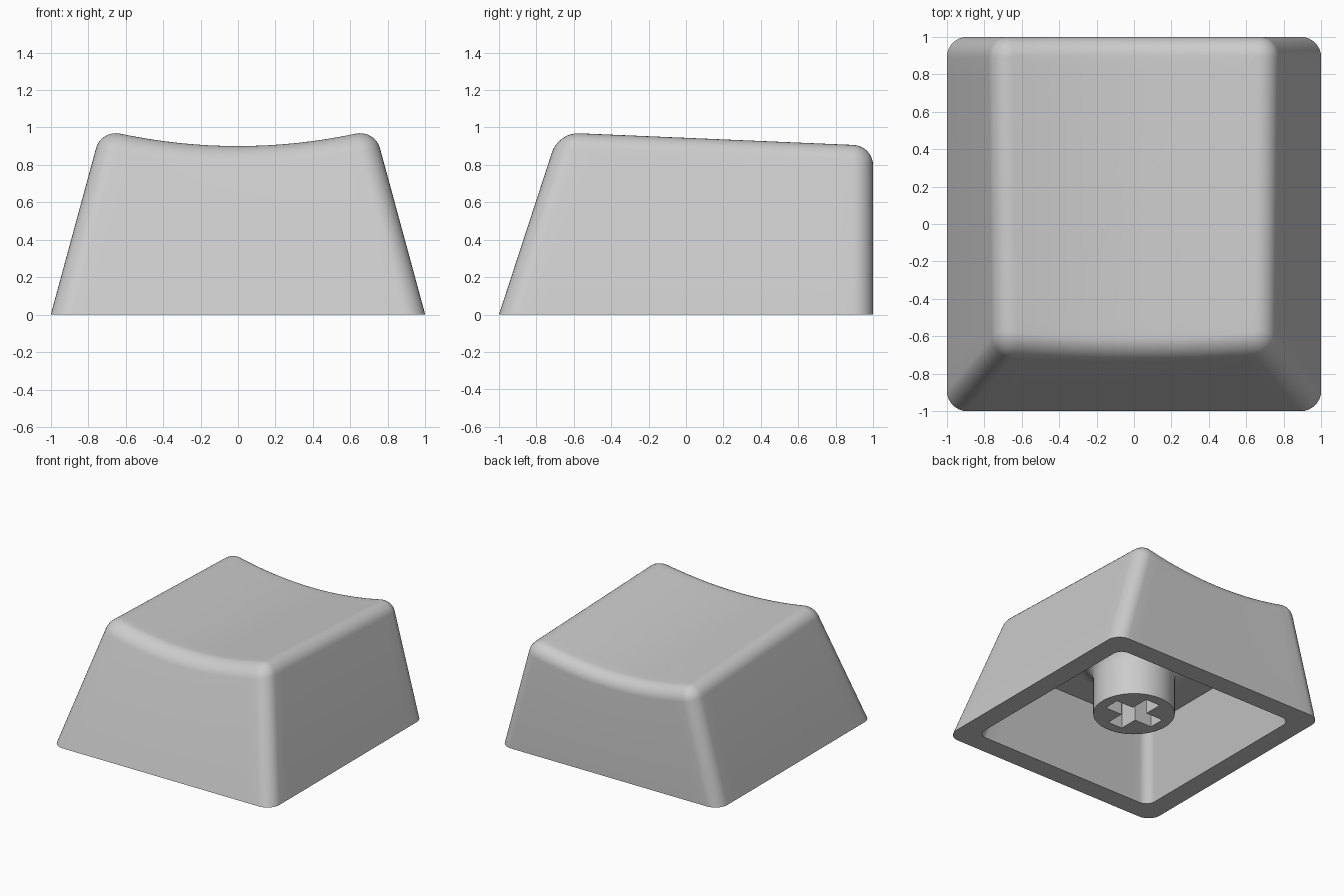
import bpy, bmesh, math
from mathutils import Vector

if "Cube" in bpy.data.objects:
    bpy.data.objects.remove(bpy.data.objects["Cube"])


def loft(name, rings):
    """Skin a list of equal-length point rings and cap both ends."""
    bm = bmesh.new()
    rows = [[bm.verts.new(p) for p in ring] for ring in rings]
    n = len(rows[0])
    for a, b in zip(rows, rows[1:]):
        for i in range(n):
            j = (i + 1) % n
            bm.faces.new((a[i], a[j], b[j], b[i]))
    bm.faces.new(rows[0])
    bm.faces.new(rows[-1])
    bmesh.ops.recalc_face_normals(bm, faces=bm.faces)
    me = bpy.data.meshes.new(name)
    bm.to_mesh(me)
    bm.free()
    ob = bpy.data.objects.new(name, me)
    bpy.context.collection.objects.link(ob)
    return ob


def smooth(ob):
    bpy.ops.object.select_all(action='DESELECT')
    ob.select_set(True)
    bpy.context.view_layer.objects.active = ob
    bpy.ops.object.shade_smooth_by_angle(angle=math.radians(30))


ARC, SIDE = 8, 16          # segments per corner and per straight side
CORNER, FILLET = 0.11, 0.1


def section(z, inset, r):
    """Rounded rectangle cut through the tapered walls at height z."""
    hx = 1 - 0.272 * z - inset
    y0, y1 = -1 + 0.327 * z + inset, 1 - inset
    centres = [(hx - r, y1 - r), (-hx + r, y1 - r), (-hx + r, y0 + r), (hx - r, y0 + r)]
    arcs = []
    for k, (cx, cy) in enumerate(centres):
        angles = [math.pi / 2 * (k + i / ARC) for i in range(ARC + 1)]
        arcs.append([Vector((cx + r * math.cos(a), cy + r * math.sin(a), z)) for a in angles])
    pts = []
    for k in range(4):
        pts += arcs[k]
        a, b = arcs[k][-1], arcs[(k + 1) % 4][0]
        pts += [a.lerp(b, i / SIDE) for i in range(1, SIDE)]
    return pts


def on_top(p):
    """Drop a point on the dished, back-sloping top."""
    return Vector((p.x, p.y, 0.9 - 0.045 * (p.y + 0.6) + 0.17 * p.x ** 2))


# Shell: cavity ceiling, cavity wall, bottom rim, outer wall
CEILING = 0.55
base = section(0, 0, CORNER)
rings = [section(CEILING, 0.165, 0.08), section(0, 0.165, 0.08), base]

# Rounded top edge: per column a conic from wall to top
wall_pts, edge_pts, top_pts = [], [], []
for i in range(len(base)):
    z = 0.95
    for _ in range(6):
        edge = section(z, 0, CORNER)[i]
        z = on_top(edge).z
    edge_pts.append(edge)
    wall_pts.append(section(z - FILLET, 0, CORNER)[i])
    top_pts.append(on_top(section(z, FILLET, CORNER - FILLET)[i]))
W = math.sqrt(0.5)
for s in range(9):
    t = s / 8
    a, b, c = (1 - t) ** 2, 2 * W * t * (1 - t), t * t
    rings.append([(p * a + q * b + r * c) / (a + b + c)
                  for p, q, r in zip(wall_pts, edge_pts, top_pts)])

# Dished top face as shrinking rings
centre = Vector((0, 0.16, 0))
for f in (0.92, 0.8, 0.6, 0.4, 0.2, 0.02):
    rings.append([on_top(centre.lerp(p, f)) for p in top_pts])
smooth(loft("keycap_shell", rings))

# Stem with a flared root
R, FLARE = 0.307, 0.13
profile = [(R, 0.12), (R, CEILING - FLARE)]
for i in range(1, 9):
    a = math.pi / 2 * i / 8
    profile.append((R + FLARE * (1 - math.cos(a)), CEILING - FLARE * (1 - math.sin(a))))
profile.append((R + FLARE, CEILING + 0.02))
stem = loft("stem", [[(r * math.cos(math.tau * i / 64), r * math.sin(math.tau * i / 64), z)
                      for i in range(64)] for r, z in profile])

# Cross-shaped socket in the stem
L, H = 0.222, 0.066
quarter = [(L, -H), (L, H), (H, H)]
cross = []
for k in range(4):
    c, s = [(1, 0), (0, 1), (-1, 0), (0, -1)][k]
    cross += [(x * c - y * s, x * s + y * c) for x, y in quarter]
cutter = loft("socket_cutter", [[(x, y, z) for x, y in cross] for z in (0.05, 0.52)])
cutter.hide_render = True
cutter.display_type = 'WIRE'
smooth(stem)
cut = stem.modifiers.new("socket", 'BOOLEAN')
cut.operation = 'DIFFERENCE'
cut.solver = 'EXACT'
cut.object = cutter
